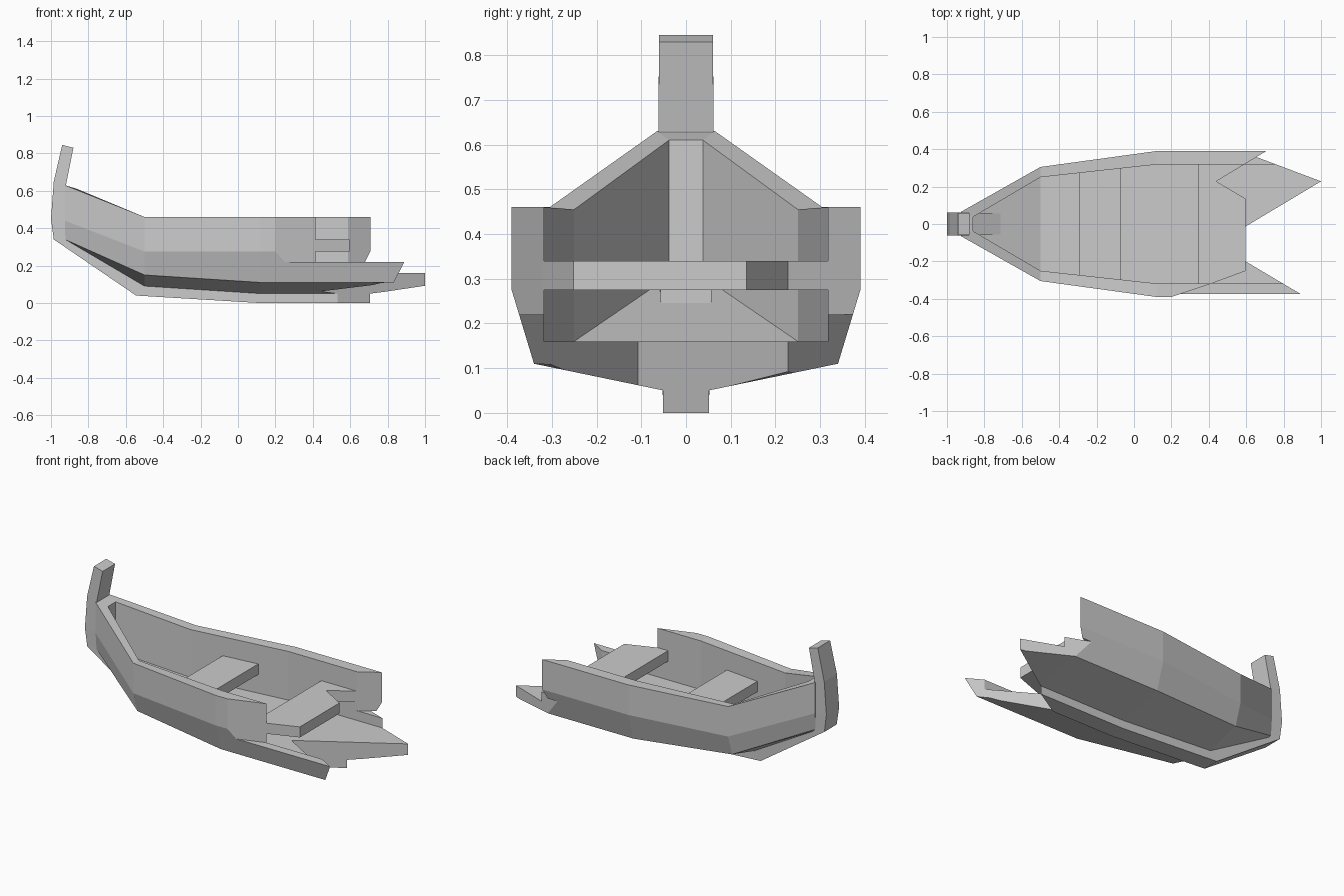
import bpy
import bmesh

if "Cube" in bpy.data.objects:
    bpy.data.objects.remove(bpy.data.objects["Cube"], do_unlink=True)

# Single weathered grey
grey = bpy.data.materials.new("weathered_grey")
grey.use_nodes = True
colour = (0.6, 0.6, 0.6, 1)
grey.diffuse_color = colour
bsdf = next(n for n in grey.node_tree.nodes if n.type == 'BSDF_PRINCIPLED')
bsdf.inputs["Base Color"].default_value = colour


def finish(name, bm):
    bmesh.ops.recalc_face_normals(bm, faces=bm.faces)
    mesh = bpy.data.meshes.new(name)
    bm.to_mesh(mesh)
    bm.free()
    mesh.materials.append(grey)
    obj = bpy.data.objects.new(name, mesh)
    bpy.context.collection.objects.link(obj)
    return obj


def loft(bm, rings, cap_start=True):
    """Skin closed rings of points; returns the vertex rings."""
    rows = [[bm.verts.new(p) for p in ring] for ring in rings]
    n = len(rows[0])
    for a, b in zip(rows, rows[1:]):
        for i in range(n):
            j = (i + 1) % n
            bm.faces.new((a[i], a[j], b[j], b[i]))
    if cap_start:
        bm.faces.new(rows[0])
    bm.faces.new(rows[-1])
    return rows


def prism(name, outline, z0, z1):
    bm = bmesh.new()
    loft(bm, [[(x, y, z) for x, y in outline] for z in (z0, z1)])
    return finish(name, bm)


# Hull: outer x, bottom, chine, bulge and rim (half width, z), inner x, inner rim, floor edge
stations = [
    (-.925, [(.05, .33), (.058, .34), (.065, .44), (.065, .63)], -.86, [(.038, .61), (.038, .305)]),
    (-.5, [(.05, .09), (.265, .15), (.305, .275), (.305, .46)], -.5, [(.25, .455), (.25, .16)]),
    (.12, [(.05, .05), (.34, .11), (.39, .275), (.39, .46)], .12, [(.318, .46), (.318, .16)]),
    (.72, [(.05, .05), (.34, .11), (.39, .275), (.39, .46)], .72, [(.318, .46), (.318, .16)]),
    (1.1, [(.05, .095), (.34, .11), (.39, .275), (.39, .46)], 1.1, [(.318, .46), (.318, .16)]),
]
rings = []
for x, outer, xi, inner in stations:
    half = [(x, y, z) for y, z in outer] + [(xi, y, z) for y, z in inner]
    rings.append(half + [(px, -y, z) for px, y, z in reversed(half)])
bm = bmesh.new()
bow = loft(bm, rings, cap_start=False)[0]
bm.faces.new(bow[0:4] + bow[8:12])                  # outer bow face
bm.faces.new((bow[3], bow[4], bow[7], bow[8]))      # rim at the bow
bm.faces.new((bow[4], bow[5], bow[6], bow[7]))      # inner bow face
hull = finish("hull", bm)

# Keel and curved bow post: (outer x, z), (inner x, z), half width
spine = [
    ((-.94, .845), (-.88, .83), .06),
    ((-.985, .65), (-.92, .63), .062),
    ((-1, .45), (-.9, .45), .062),
    ((-.985, .34), (-.89, .35), .06),
    ((-.545, .04), (-.5, .12), .052),
    ((.12, 0), (.12, .07), .052),
    ((1.1, 0), (1.1, .05), .052),
]
bm = bmesh.new()
loft(bm, [[(o[0], -w, o[1]), (o[0], w, o[1]), (i[0], w, i[1]), (i[0], -w, i[1])]
          for o, i, w in spine])
keel = finish("keel_and_bow_post", bm)

# Benches, ends let into the side walls
front_bench = prism("front_bench",
                    [(-.295, -.285), (-.07, -.31), (-.07, .31), (-.295, .285)], .275, .34)
rear_bench = prism("rear_bench",
                   [(.345, -.325), (.597, -.325), (.597, .325), (.345, .325)], .275, .34)

# Jagged break at the stern: separate outlines above and below the split height
split = .22
upper = prism("upper_break_cutter",
              [(1.5, .87), (.44, .228), (.8, .015), (.75, -.2), (.6, -.25), (.41, -.32),
               (-.01, -.46), (1.5, -.46)], split, 1.5)
lower = prism("lower_break_cutter",
              [(1.5, .6), (.015, .6), (.65, .36), (1, .228), (.44, -.107),
               (.87, -.362), (1.1, -.5), (1.5, -.5)], -.5, split)


def cut(obj, cutter):
    mod = obj.modifiers.new("break", 'BOOLEAN')
    mod.operation = 'DIFFERENCE'
    mod.solver = 'EXACT'
    mod.object = cutter
    bpy.context.view_layer.update()
    graph = bpy.context.evaluated_depsgraph_get()
    mesh = bpy.data.meshes.new_from_object(obj.evaluated_get(graph))
    obj.modifiers.clear()
    obj.data = mesh


cut(hull, upper)
cut(hull, lower)
cut(keel, lower)
cut(rear_bench, upper)
for cutter in (upper, lower):
    bpy.data.objects.remove(cutter, do_unlink=True)
